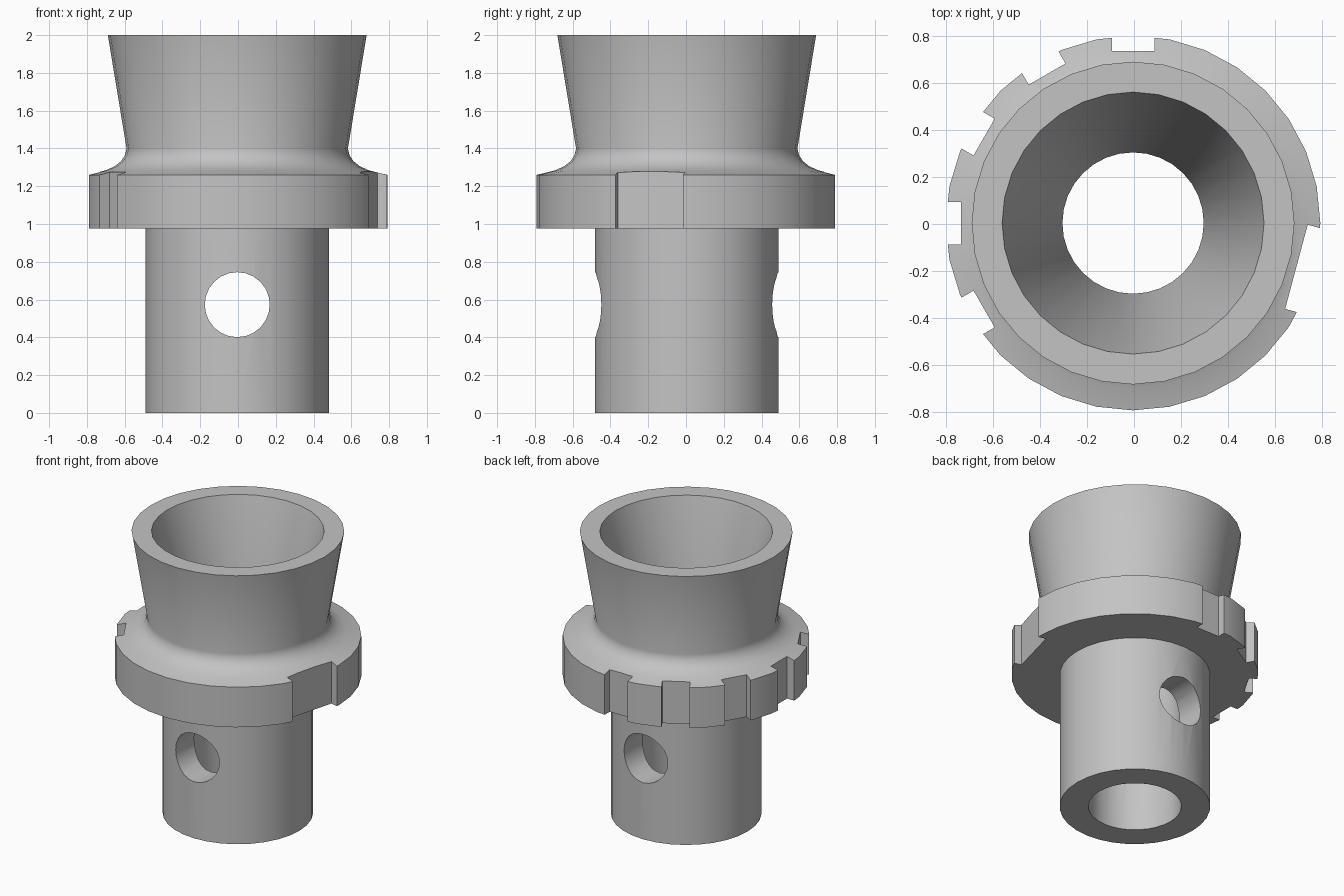
import bpy, bmesh, math
from mathutils import Matrix, Vector

old = bpy.data.objects.get("Cube")
if old:
    bpy.data.objects.remove(old, do_unlink=True)

SIDES = 32
CENTRE = Vector((-0.004, 0.004, 0))

steel = bpy.data.materials.new("grey metal")
steel.use_nodes = True
grey = (0.55, 0.55, 0.55, 1)
steel.diffuse_color = grey
steel.node_tree.nodes["Principled BSDF"].inputs["Base Color"].default_value = grey


def add_object(name, bm):
    bmesh.ops.recalc_face_normals(bm, faces=bm.faces)
    mesh = bpy.data.meshes.new(name)
    bm.to_mesh(mesh)
    bm.free()
    mesh.materials.append(steel)
    obj = bpy.data.objects.new(name, mesh)
    obj.location = CENTRE
    bpy.context.collection.objects.link(obj)
    return obj


def lathe(name, profile):
    """Spin a closed (radius, z) outline around the vertical axis."""
    bm = bmesh.new()
    rings = []
    for i in range(SIDES):
        a = math.tau * i / SIDES
        rings.append([bm.verts.new((r * math.cos(a), r * math.sin(a), z)) for r, z in profile])
    n = len(profile)
    for i in range(SIDES):
        here, there = rings[i], rings[(i + 1) % SIDES]
        for j in range(n):
            k = (j + 1) % n
            bm.faces.new((here[j], there[j], there[k], here[k]))
    return add_object(name, bm)


def cut(target, cutter):
    mod = target.modifiers.new(cutter.name, 'BOOLEAN')
    mod.operation = 'DIFFERENCE'
    mod.solver = 'EXACT'
    mod.object = cutter
    cutter.hide_render = True
    cutter.display_type = 'WIRE'


def slot_cutter(name, degrees, depth_radius, width):
    """Box standing on the flange edge, its inner face at depth_radius."""
    length = 0.3
    bm = bmesh.new()
    bmesh.ops.create_cube(bm, size=1, matrix=Matrix.Rotation(math.radians(degrees), 4, 'Z')
                          @ Matrix.Translation((depth_radius + length / 2, 0, 1.15))
                          @ Matrix.Diagonal((length, width, 0.5, 1)))
    return add_object(name, bm)


# Body: stem, flange, filleted neck, flared cup, then the tapered bore
body = lathe("flanged_funnel_body", [
    (0.30, 0), (0.485, 0), (0.485, 0.975), (0.795, 0.975), (0.795, 1.26),
    (0.70, 1.283), (0.65, 1.305), (0.615, 1.333), (0.594, 1.365), (0.586, 1.40),
    (0.685, 2), (0.556, 2), (0.30, 1.0)])

# Cross hole through the stem, front to back
bm = bmesh.new()
bmesh.ops.create_cone(bm, cap_ends=True, segments=24, radius1=0.172, radius2=0.172, depth=1.4,
                      matrix=Matrix.Translation((0, 0, 0.573)) @ Matrix.Rotation(math.pi / 2, 4, 'X'))
cutters = [add_object("cross_hole_cutter", bm)]

# Five narrow slots and one wide flat on the flange edge
for step in range(5):
    cutters.append(slot_cutter(f"slot_cutter_{step + 1}", 90 + 30 * step, 0.73, 0.18))
cutters.append(slot_cutter("wide_flat_cutter", -15, 0.718, 0.37))

for cutter in cutters:
    cut(body, cutter)

# Bake the cuts, drop the cutters, then smooth the round surfaces
bpy.ops.object.select_all(action='DESELECT')
body.select_set(True)
bpy.context.view_layer.objects.active = body
for mod in list(body.modifiers):
    bpy.ops.object.modifier_apply(modifier=mod.name)
for cutter in cutters:
    bpy.data.objects.remove(cutter, do_unlink=True)
bpy.ops.object.shade_smooth_by_angle(angle=math.radians(30))
